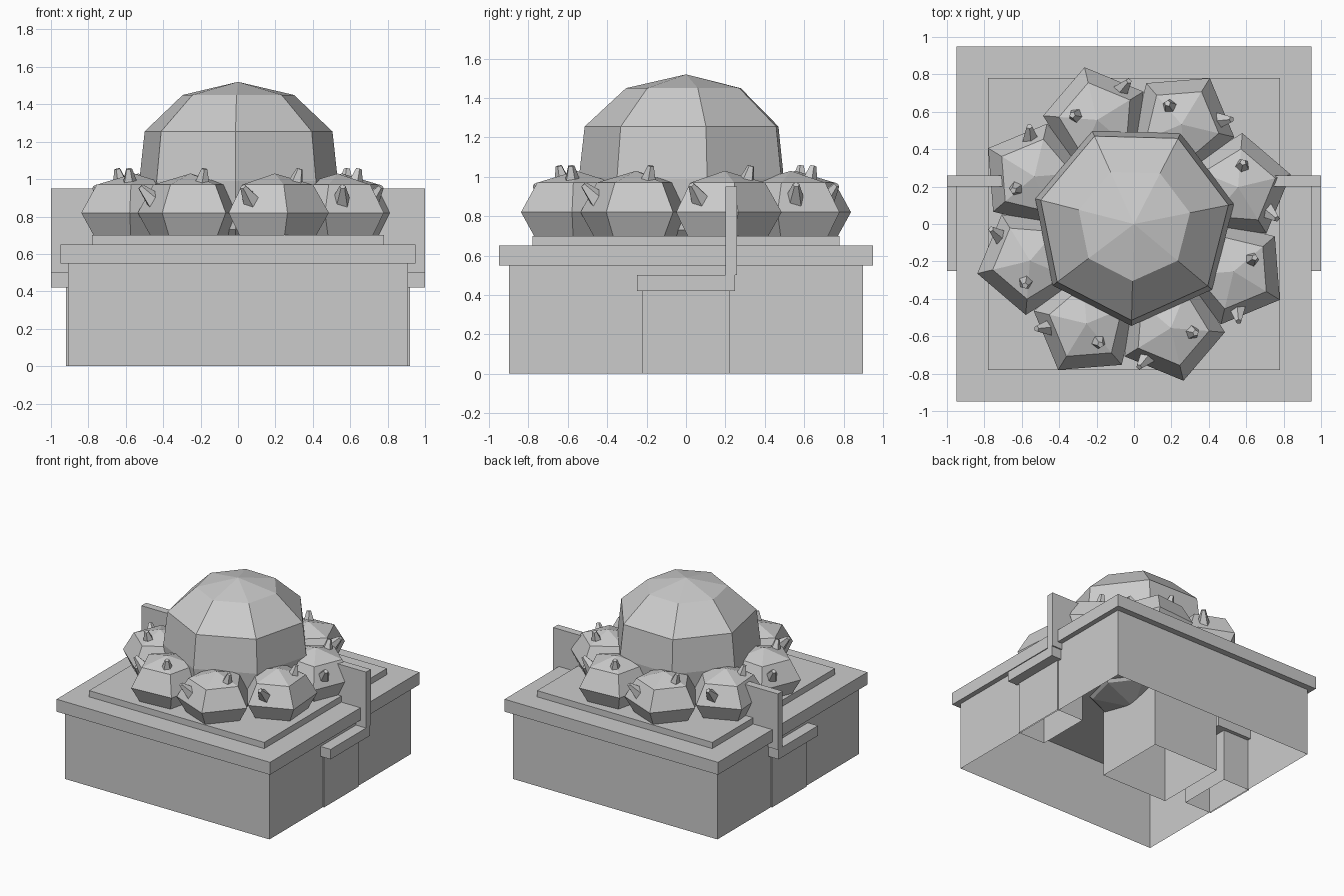
import bpy, bmesh
from math import sin, cos, pi, radians
from mathutils import Vector

if "Cube" in bpy.data.objects:
    bpy.data.objects.remove(bpy.data.objects["Cube"])


def make_object(name, bm):
    bmesh.ops.recalc_face_normals(bm, faces=bm.faces)
    me = bpy.data.meshes.new(name)
    bm.to_mesh(me)
    bm.free()
    ob = bpy.data.objects.new(name, me)
    bpy.context.collection.objects.link(ob)
    return ob


def box(name, x0, x1, y0, y1, z0, z1, open_bottom=False):
    bm = bmesh.new()
    bmesh.ops.create_cube(bm, size=1)
    for v in bm.verts:
        v.co = ((x0 + x1) / 2 + v.co.x * (x1 - x0),
                (y0 + y1) / 2 + v.co.y * (y1 - y0),
                (z0 + z1) / 2 + v.co.z * (z1 - z0))
    ob = make_object(name, bm)
    if open_bottom:
        bm = bmesh.new()
        bm.from_mesh(ob.data)
        bmesh.ops.delete(bm, geom=[f for f in bm.faces if f.normal.z < -0.5], context='FACES')
        bm.to_mesh(ob.data)
        bm.free()
    return ob


def lathe(name, profile, sides, start, cx=0, cy=0):
    """Closed low-poly solid; profile runs from bottom pole to top pole."""
    bm = bmesh.new()
    bottom = bm.verts.new((cx, cy, profile[0][1]))
    top = bm.verts.new((cx, cy, profile[-1][1]))
    rings = []
    for r, z in profile[1:-1]:
        rings.append([bm.verts.new((cx + r * cos(start + 2 * pi * i / sides),
                                    cy + r * sin(start + 2 * pi * i / sides), z))
                      for i in range(sides)])
    for i in range(sides):
        j = (i + 1) % sides
        bm.faces.new((bottom, rings[0][j], rings[0][i]))
        bm.faces.new((top, rings[-1][i], rings[-1][j]))
        for a, b in zip(rings, rings[1:]):
            bm.faces.new((a[i], a[j], b[j], b[i]))
    return make_object(name, bm)


def spike(name, tip, direction, length=0.14):
    bm = bmesh.new()
    bmesh.ops.create_cone(bm, cap_ends=True, segments=5, radius1=0.06,
                          radius2=0.017, depth=length)
    d = direction.normalized()
    rot = d.to_track_quat('Z', 'Y')
    for v in bm.verts:
        v.co = rot @ v.co + tip - d * length / 2
    return make_object(name, bm)


# Hollow base, overhanging slab and raised plate
box("base_walls", -0.91, 0.91, -0.9, 0.9, 0, 0.55, True)
box("top_slab", -0.95, 0.95, -0.95, 0.95, 0.55, 0.65)
box("raised_plate", -0.78, 0.78, -0.78, 0.78, 0.65, 0.70)
box("inner_block", -0.55, 0.04, -0.3, 0.29, 0, 0.55, True)

# Seats on both sides, partly inside the base
for side, s in (("right", 1), ("left", -1)):
    def mirrored(name, a, b, *rest):
        lo, hi = sorted((a * s, b * s))
        box(side + name, lo, hi, *rest)
    mirrored("_seat_pedestal", 0.68, 0.92, -0.22, 0.22, 0, 0.42, True)
    mirrored("_seat", 0.6, 1.0, -0.25, 0.25, 0.42, 0.50)
    mirrored("_seat_back", 0.6, 1.0, 0.2, 0.26, 0.5, 0.95)

# Central seven-sided dome (lower half sinks through the slab)
lathe("dome", [(0, 0.46), (0.305, 0.53), (0.515, 0.73), (0.545, 0.99),
               (0.515, 1.255), (0.305, 1.45), (0, 1.52)], 7, radians(-91.5))

# Ring of eight five-sided lobes, each with two spikes
for k in range(8):
    a = radians(45 * k)
    ca = a + radians(19.5)
    c = Vector((0.59 * cos(ca), 0.59 * sin(ca), 0.82))
    lathe(f"lobe_{k}", [(0, 0.61), (0.205, 0.67), (0.29, 0.82), (0.205, 0.97), (0, 1.03)],
          5, a + radians(13.5), c.x, c.y)
    for label, ang, r, z in (("outer", 2, 0.765, 0.96), ("inner", 29.5, 0.67, 1.055)):
        t = a + radians(ang)
        tip = Vector((r * cos(t), r * sin(t), z))
        d = tip - c
        d.x *= 0.5
        d.y *= 0.5
        spike(f"{label}_spike_{k}", tip, d)
